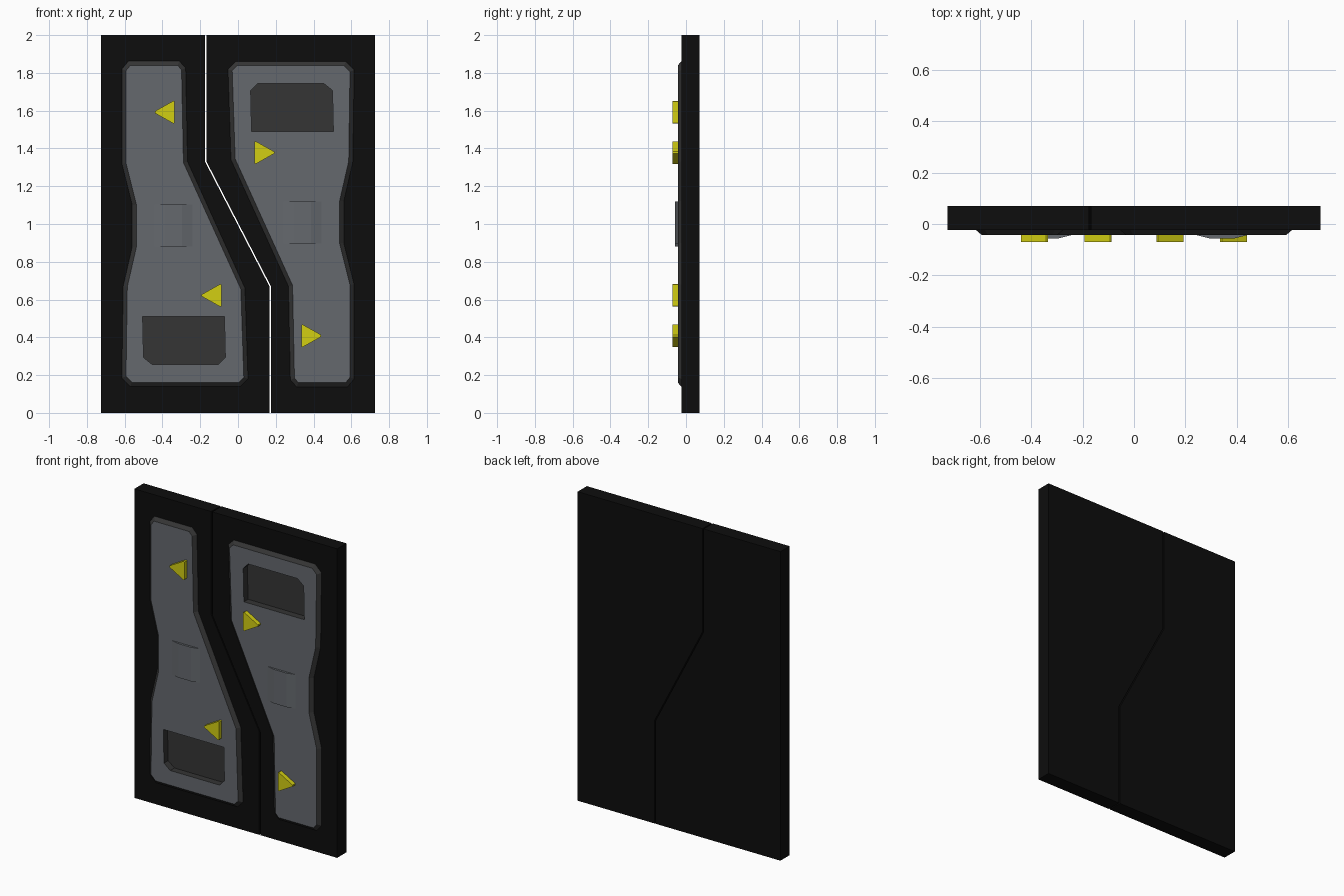
import bpy, bmesh

if "Cube" in bpy.data.objects:
    bpy.data.objects.remove(bpy.data.objects["Cube"])


def material(name, color):
    m = bpy.data.materials.new(name)
    m.diffuse_color = (*color, 1)
    m.use_nodes = True
    m.node_tree.nodes["Principled BSDF"].inputs["Base Color"].default_value = m.diffuse_color
    return m


BLACK = material("black_frame", (0.004, 0.004, 0.004))
GREY = material("panel_grey", (0.13, 0.14, 0.155))
RIM = material("rim_dark", (0.035, 0.035, 0.035))
DARK = material("recess_dark", (0.035, 0.035, 0.035))
YELLOW = material("arrow_yellow", (0.65, 0.62, 0.006))


def prism(name, pts, front, back, turn, mats, inset=0, depth=0):
    """Extrude an (x, z) outline along y; turn=True spins it half way round about (0, 1)."""
    if turn:
        pts = [(-x, 2 - z) for x, z in pts]
    bm = bmesh.new()
    cap = bm.faces.new([bm.verts.new((x, front, z)) for x, z in pts])
    rear = [bm.verts.new((x, back, z)) for x, z in pts]
    bm.faces.new(rear[::-1])
    n = len(pts)
    for i in range(n):
        j = (i + 1) % n
        bm.faces.new((cap.verts[j], cap.verts[i], rear[i], rear[j]))
    bmesh.ops.recalc_face_normals(bm, faces=bm.faces[:])
    if inset:
        bmesh.ops.inset_region(bm, faces=[cap], thickness=inset, depth=depth,
                               use_even_offset=True)
        for f in bm.faces:
            f.material_index = 0 if f == cap else 1
    mesh = bpy.data.meshes.new(name)
    bm.to_mesh(mesh)
    bm.free()
    for m in mats:
        mesh.materials.append(m)
    ob = bpy.data.objects.new(name, mesh)
    bpy.context.collection.objects.link(ob)
    return ob


def cut(ob, cutter):
    mod = ob.modifiers.new("recess", 'BOOLEAN')
    mod.operation = 'DIFFERENCE'
    mod.solver = 'EXACT'
    mod.material_mode = 'TRANSFER'
    mod.object = cutter
    bpy.context.view_layer.objects.active = ob
    bpy.ops.object.modifier_apply(modifier=mod.name)


# Outlines of the left leaf; the right leaf is the same turned 180 degrees
SLAB = [(-0.726, 0), (0.168, 0), (0.168, 0.667), (-0.176, 1.333), (-0.176, 2), (-0.726, 2)]
PANEL = [(-0.58, 1.862), (-0.31, 1.862), (-0.277, 1.825), (-0.267, 1.33), (0.037, 0.66),
         (0.053, 0.18), (0.013, 0.14), (-0.57, 0.14), (-0.615, 0.185), (-0.608, 0.67),
         (-0.56, 0.88), (-0.56, 1.10), (-0.615, 1.32), (-0.615, 1.82)]
RECESS = [(-0.505, 0.51), (-0.072, 0.51), (-0.067, 0.295), (-0.103, 0.257),
          (-0.455, 0.257), (-0.5, 0.293)]
ARROW_TIPS = [(-0.44, 1.592), (-0.192, 0.622)]

for side, turn in (("left", False), ("right", True)):
    # Door leaf and raised panel with sloped rim
    slab = prism(side + "_door_slab", SLAB, -0.023, 0.071, turn, [BLACK])
    panel = prism(side + "_panel", PANEL, -0.024, -0.02, turn, [GREY, RIM], 0.022, 0.019)

    # Recessed window pocket cut through panel into slab
    cutter = prism("pocket_cutter", RECESS, -0.1, 0.0, turn, [DARK])
    cut(slab, cutter)
    cut(panel, cutter)
    bpy.data.objects.remove(cutter)

    # Raised centre plate with sloped left and right sides
    plate = prism(side + "_centre_plate",
                  [(-0.455, 0.882), (-0.23, 0.882), (-0.23, 1.102), (-0.455, 1.102)],
                  -0.057, -0.04, turn, [GREY])
    s = -1 if turn else 1
    cx = s * -0.3425
    for v in plate.data.vertices:
        if v.co.y < -0.05:
            v.co.x = cx + (v.co.x - cx) * 0.4

    # Arrow markers with slightly blunted corners
    for i, (x, z) in enumerate(ARROW_TIPS):
        pts = [(x, z - 0.005), (x + 0.098, z - 0.06), (x + 0.105, z - 0.057),
               (x + 0.105, z + 0.057), (x + 0.098, z + 0.06), (x, z + 0.005)]
        prism(f"{side}_arrow_{i + 1}", pts, -0.071, -0.04, turn, [YELLOW])
